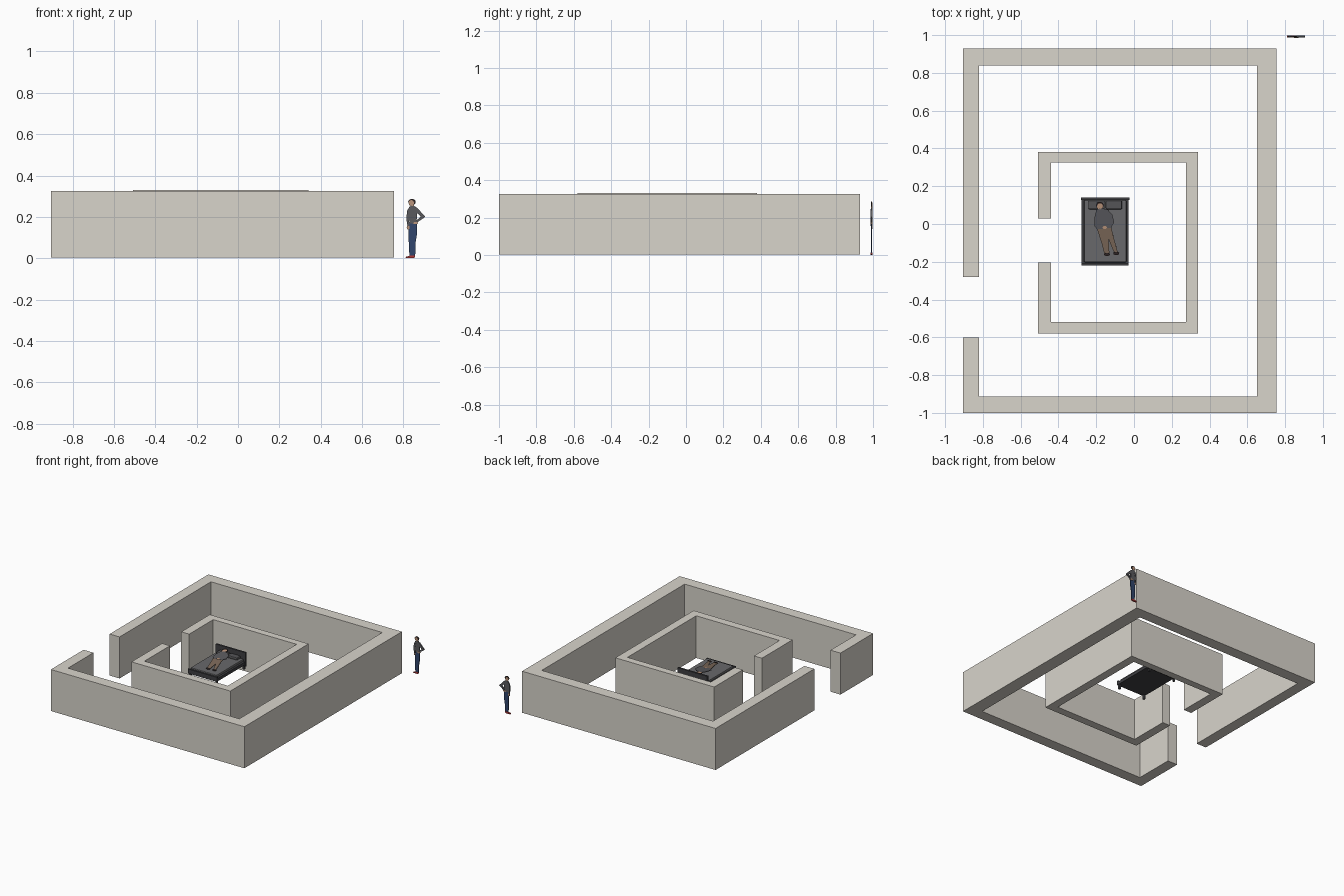
import bpy, bmesh, math
from mathutils import Matrix

if "Cube" in bpy.data.objects:
    bpy.data.objects.remove(bpy.data.objects["Cube"])


def material(name, rgb):
    m = bpy.data.materials.new(name)
    m.diffuse_color = (*rgb, 1)
    m.use_nodes = True
    m.node_tree.nodes["Principled BSDF"].inputs["Base Color"].default_value = m.diffuse_color
    return m


STONE = material("stone", (0.69, 0.66, 0.60))
DARK = material("dark_frame", (0.05, 0.05, 0.055))
SHEET = material("grey_sheet", (0.14, 0.14, 0.145))
PILLOW = material("pillow", (0.09, 0.09, 0.095))
SHIRT = material("shirt", (0.10, 0.10, 0.11))
JEANS = material("jeans", (0.03, 0.06, 0.15))
BROWN = material("brown_trousers", (0.20, 0.14, 0.10))
SKIN = material("skin", (0.50, 0.30, 0.20))
HAIR = material("hair", (0.03, 0.02, 0.02))
RED = material("red_shoes", (0.45, 0.04, 0.04))


def prism(name, pts, z0, z1, mat, matrix=Matrix()):
    """Extrude an outline in its xy plane from z0 to z1."""
    bm = bmesh.new()
    face = bm.faces.new([bm.verts.new((x, y, z0)) for x, y in pts])
    ext = bmesh.ops.extrude_face_region(bm, geom=[face])
    for v in ext["geom"]:
        if isinstance(v, bmesh.types.BMVert):
            v.co.z = z1
    bmesh.ops.recalc_face_normals(bm, faces=bm.faces)
    bm.transform(matrix)
    bmesh.ops.recalc_face_normals(bm, faces=bm.faces)
    me = bpy.data.meshes.new(name)
    bm.to_mesh(me)
    bm.free()
    me.materials.append(mat)
    ob = bpy.data.objects.new(name, me)
    bpy.context.collection.objects.link(ob)
    return ob


def box(name, x0, x1, y0, y1, z0, z1, mat, bevel=0):
    ob = prism(name, [(x0, y0), (x1, y0), (x1, y1), (x0, y1)], z0, z1, mat)
    if bevel:
        b = ob.modifiers.new("bevel", 'BEVEL')
        b.width = bevel
        b.segments = 2
    return ob


def oval(cx, cy, rx, ry, n=14):
    return [(cx + rx * math.cos(2 * math.pi * i / n),
             cy + ry * math.sin(2 * math.pi * i / n)) for i in range(n)]


def c_wall(name, outer, inner, door, z0, z1):
    """Rectangular wall ring with a doorway in its -x side."""
    X0, X1, Y0, Y1 = outer
    x0, x1, y0, y1 = inner
    a, b = door
    prism(name, [(X0, a), (X0, Y0), (X1, Y0), (X1, Y1), (X0, Y1), (X0, b),
                 (x0, b), (x0, y1), (x1, y1), (x1, y0), (x0, y0), (x0, a)],
          z0, z1, STONE)


# Walls
c_wall("outer_wall", (-0.905, 0.755, -1.0, 0.93), (-0.82, 0.65, -0.912, 0.84),
       (-0.60, -0.28), 0.003, 0.325)
c_wall("inner_wall", (-0.508, 0.34, -0.58, 0.38), (-0.44, 0.275, -0.518, 0.325),
       (-0.205, 0.03), 0.003, 0.33)

# Bed
box("bed_frame", -0.277, -0.028, -0.22, 0.13, 0.165, 0.188, DARK)
box("mattress", -0.265, -0.04, -0.203, 0.126, 0.188, 0.208, SHEET, 0.006)
box("headboard", -0.28, -0.025, 0.126, 0.14, 0.15, 0.26, DARK)
box("footboard", -0.277, -0.028, -0.22, -0.207, 0.165, 0.20, DARK)
for i, x in enumerate((-0.242, -0.15)):
    box(f"pillow_{i}", x, x + 0.087, 0.078, 0.124, 0.206, 0.228, PILLOW, 0.007)
for i, x in enumerate((-0.272, -0.045)):
    for j, y in enumerate((-0.212, 0.12)):
        box(f"bed_leg_{i}{j}", x, x + 0.014, y, y + 0.014, 0.13, 0.165, DARK)

# Lying flat figure, head slightly raised
lie = Matrix.Translation((0, 0, 0.232)) @ Matrix.Rotation(math.radians(7), 4, 'X')
T = 0.004
prism("lying_shirt", [(-0.198, 0.078), (-0.175, 0.085), (-0.14, 0.078), (-0.115, 0.05),
                      (-0.105, 0.01), (-0.122, -0.02), (-0.195, -0.028), (-0.21, -0.01),
                      (-0.208, 0.04)], 0, T, SHIRT, lie)
prism("lying_trousers", [(-0.198, -0.018), (-0.122, -0.012), (-0.108, -0.07), (-0.086, -0.15),
                         (-0.104, -0.155), (-0.135, -0.08), (-0.13, -0.16), (-0.156, -0.162),
                         (-0.172, -0.10)], 0, T - 0.001, BROWN, lie)
prism("lying_hair", oval(-0.181, 0.1, 0.02, 0.019), 0, T - 0.001, HAIR, lie)
prism("lying_face", oval(-0.18, 0.093, 0.016, 0.018), 0, T, SKIN, lie)
prism("lying_hands", oval(-0.155, -0.018, 0.012, 0.008), 0, T + 0.001, SKIN, lie)
for i, (x, y) in enumerate(((-0.143, -0.162), (-0.094, -0.157))):
    prism(f"lying_shoe_{i}", oval(x, y, 0.016, 0.008), 0, T + 0.001, HAIR, lie)

# Standing flat figure beside the outer wall
stand = Matrix.Translation((0, 0.992, 0)) @ Matrix.Rotation(math.radians(90), 4, 'X')


def cutout(name, pts, mat, half):
    prism(name, pts, -half, half, mat, stand)


cutout("standing_shirt", [(0.826, 0.246), (0.838, 0.254), (0.853, 0.252), (0.868, 0.242),
                          (0.865, 0.20), (0.863, 0.165), (0.83, 0.168), (0.826, 0.20)], SHIRT, 0.004)
cutout("standing_bent_arm", [(0.864, 0.245), (0.875, 0.234), (0.905, 0.202), (0.899, 0.195),
                             (0.864, 0.172), (0.861, 0.181), (0.884, 0.201), (0.862, 0.222)], SHIRT, 0.005)
cutout("standing_straight_arm", [(0.828, 0.246), (0.818, 0.23), (0.814, 0.19), (0.820, 0.155),
                                 (0.829, 0.157), (0.827, 0.20), (0.834, 0.23)], SHIRT, 0.005)
cutout("standing_hand", oval(0.823, 0.15, 0.007, 0.012, 10), SKIN, 0.004)
cutout("standing_hip_hand", oval(0.859, 0.17, 0.012, 0.006, 10), SKIN, 0.006)
cutout("standing_jeans", [(0.828, 0.172), (0.865, 0.17), (0.866, 0.12), (0.858, 0.07),
                          (0.857, 0.010), (0.829, 0.010), (0.826, 0.07), (0.824, 0.13)], JEANS, 0.003)
cutout("standing_shoes", [(0.81, 0.0), (0.848, 0.0), (0.857, 0.006), (0.856, 0.014),
                          (0.835, 0.013), (0.812, 0.007)], RED, 0.005)
cutout("standing_neck", [(0.836, 0.25), (0.852, 0.25), (0.849, 0.264), (0.836, 0.264)], SKIN, 0.003)
cutout("standing_hair", oval(0.841, 0.272, 0.018, 0.015), HAIR, 0.003)
cutout("standing_face", oval(0.838, 0.267, 0.013, 0.014), SKIN, 0.004)
